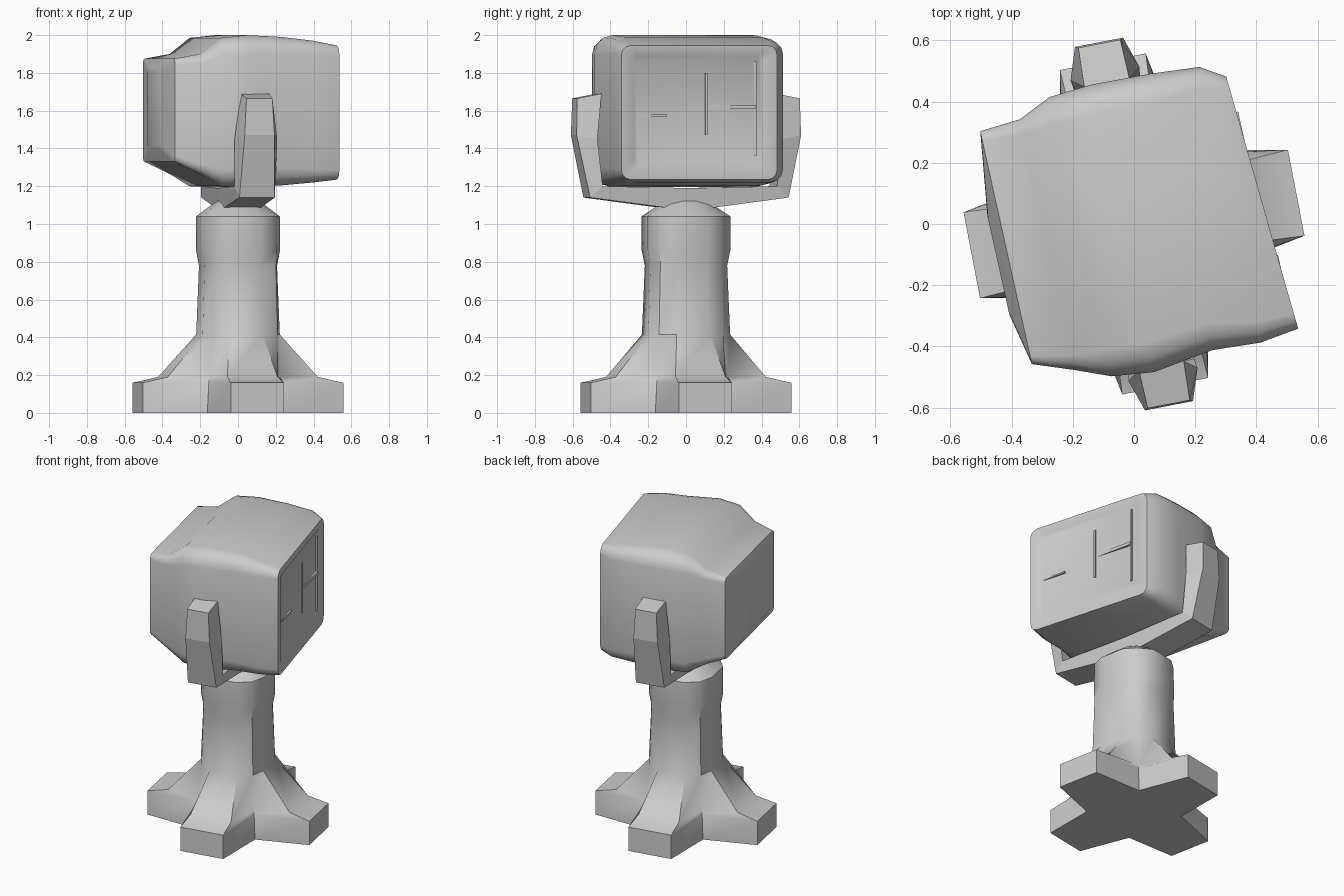
import bpy, bmesh, math
from mathutils import Matrix, Vector

if "Cube" in bpy.data.objects:
    bpy.data.objects.remove(bpy.data.objects["Cube"])

grey = bpy.data.materials.new("plain grey")
grey.diffuse_color = (0.6, 0.6, 0.6, 1)
grey.use_nodes = True
grey.node_tree.nodes["Principled BSDF"].inputs["Base Color"].default_value = grey.diffuse_color


def make(name, verts, faces, turn=0.0, smooth=None):
    """Mesh object turned about z (degrees), optionally smooth shaded."""
    me = bpy.data.meshes.new(name)
    me.from_pydata([tuple(v) for v in verts], [], faces)
    bm = bmesh.new()
    bm.from_mesh(me)
    bmesh.ops.recalc_face_normals(bm, faces=bm.faces)
    bm.transform(Matrix.Rotation(math.radians(turn), 4, 'Z'))
    bm.to_mesh(me)
    bm.free()
    me.materials.append(grey)
    ob = bpy.data.objects.new(name, me)
    bpy.context.collection.objects.link(ob)
    if smooth:
        bpy.ops.object.select_all(action='DESELECT')
        ob.select_set(True)
        bpy.context.view_layer.objects.active = ob
        bpy.ops.object.shade_smooth_by_angle(angle=math.radians(smooth))
    return ob


def loft(name, rings, turn=0.0, smooth=None):
    """Skin through equal-sized rings, with both ends capped."""
    n = len(rings[0])
    faces = [(k * n + i, k * n + (i + 1) % n, (k + 1) * n + (i + 1) % n, (k + 1) * n + i)
             for k in range(len(rings) - 1) for i in range(n)]
    last = (len(rings) - 1) * n
    faces += [tuple(range(n))[::-1], tuple(range(last, last + n))]
    return make(name, [v for r in rings for v in r], faces, turn, smooth)


def box(name, lo, hi, turn=0.0):
    rings = [[(lo[0], lo[1], z), (hi[0], lo[1], z), (hi[0], hi[1], z), (lo[0], hi[1], z)]
             for z in (lo[2], hi[2])]
    return loft(name, rings, turn)


BASE_TURN, HEAD_TURN = 10.9, 12.5


def cross_ring(z, a, w, c, stretch):
    """Four arms of reach a and half width w, meeting at corners c."""
    pts = []
    for k in range(4):
        rot = Matrix.Rotation(k * math.pi / 2, 3, 'Z')
        odd = k % 2
        reach = a * (1 + 0.06 * stretch * odd)
        corner = c * (1 + 0.07 * stretch * odd)
        pts += [rot @ Vector((reach, -w, z)), rot @ Vector((reach, w, z)),
                rot @ Vector((corner, corner, z))]
    return pts


# Pedestal: cross foot blending through sloped buttresses into the column and neck
pedestal = [(0.0, 0.54, 0.143, 0.205, 0), (0.16, 0.54, 0.143, 0.195, 0),
            (0.19, 0.405, 0.135, 0.19, 0), (0.415, 0.208, 0.09, 0.168, 1),
            (0.78, 0.195, 0.08, 0.160, 1), (0.86, 0.21, 0.085, 0.162, 1),
            (1.04, 0.21, 0.085, 0.160, 1), (1.10, 0.135, 0.05, 0.105, 0.5),
            (1.17, 0.03, 0.01, 0.02, 0)]
loft("pedestal", [cross_ring(*p) for p in pedestal], BASE_TURN, 42)

# Yoke: one bent strap, half outline mirrored to the other side (y, z, half width)
inner = [(0.0, 1.19, 0.11), (0.47, 1.20, 0.11), (0.50, 1.45, 0.115), (0.47, 1.69, 0.075)]
outer = [(0.0, 1.07, 0.10), (0.535, 1.14, 0.095), (0.605, 1.47, 0.08), (0.60, 1.665, 0.07)]
for s, part in ((-1, "yoke_front_arm"), (1, "yoke_back_arm")):
    loft(part, [[(-a[2], s * a[0], a[1]), (a[2], s * a[0], a[1]),
                 (b[2], s * b[0], b[1]), (-b[2], s * b[0], b[1])]
                for a, b in zip(inner, outer)], BASE_TURN)


def head_ring(u, v0, v1, z0, z1, r, skew=0.0):
    """Rounded rectangle across the lamp axis; skew tilts it in plan."""
    cv, cz, hv, hz = (v0 + v1) / 2, (z0 + z1) / 2, (v1 - v0) / 2, (z1 - z0) / 2
    pts = []
    for q, (sy, sz) in enumerate(((1, 1), (-1, 1), (-1, -1), (1, -1))):
        for j in range(4):
            a = math.pi / 2 * (q + j / 3)
            v = cv + sy * (hv - r) + r * math.cos(a)
            pts.append((u - skew * v, v, cz + sz * (hz - r) + r * math.sin(a)))
    return pts


# Lamp housing, bulging in the middle, with a shallow recessed window at the front end
SKEW = 0.06
housing = [(-0.462, -0.20, 0.13, 1.40, 1.82, 0.03),
           (-0.425, -0.375, 0.405, 1.33, 1.875, 0.03), (-0.29, -0.425, 0.415, 1.265, 1.90, 0.05),
           (-0.18, -0.47, 0.465, 1.20, 1.985, 0.09), (-0.04, -0.487, 0.475, 1.195, 2.0, 0.10),
           (0.16, -0.458, 0.468, 1.205, 1.99, 0.09), (0.32, -0.468, 0.455, 1.22, 1.97, 0.07),
           (0.423, -0.450, 0.405, 1.235, 1.945, 0.05, SKEW),
           (0.423, -0.395, 0.345, 1.30, 1.90, 0.03, SKEW),
           (0.413, -0.375, 0.325, 1.32, 1.885, 0.02, SKEW)]
loft("lamp_housing", [head_ring(*s) for s in housing], HEAD_TURN, 35)

# Thin ribs on the window
for part, y0, y1, z0, z1 in (("upright_rib", 0.012, 0.024, 1.47, 1.80),
                             ("upright_rib", 0.28, 0.292, 1.36, 1.86),
                             ("cross_rib", 0.02, 0.285, 1.61, 1.63),
                             ("cross_rib", -0.36, -0.20, 1.57, 1.58)):
    x = 0.413 - SKEW * (y0 + y1) / 2
    box(part, (x - 0.01, y0, z0), (x + 0.008, y1, z1), HEAD_TURN)
